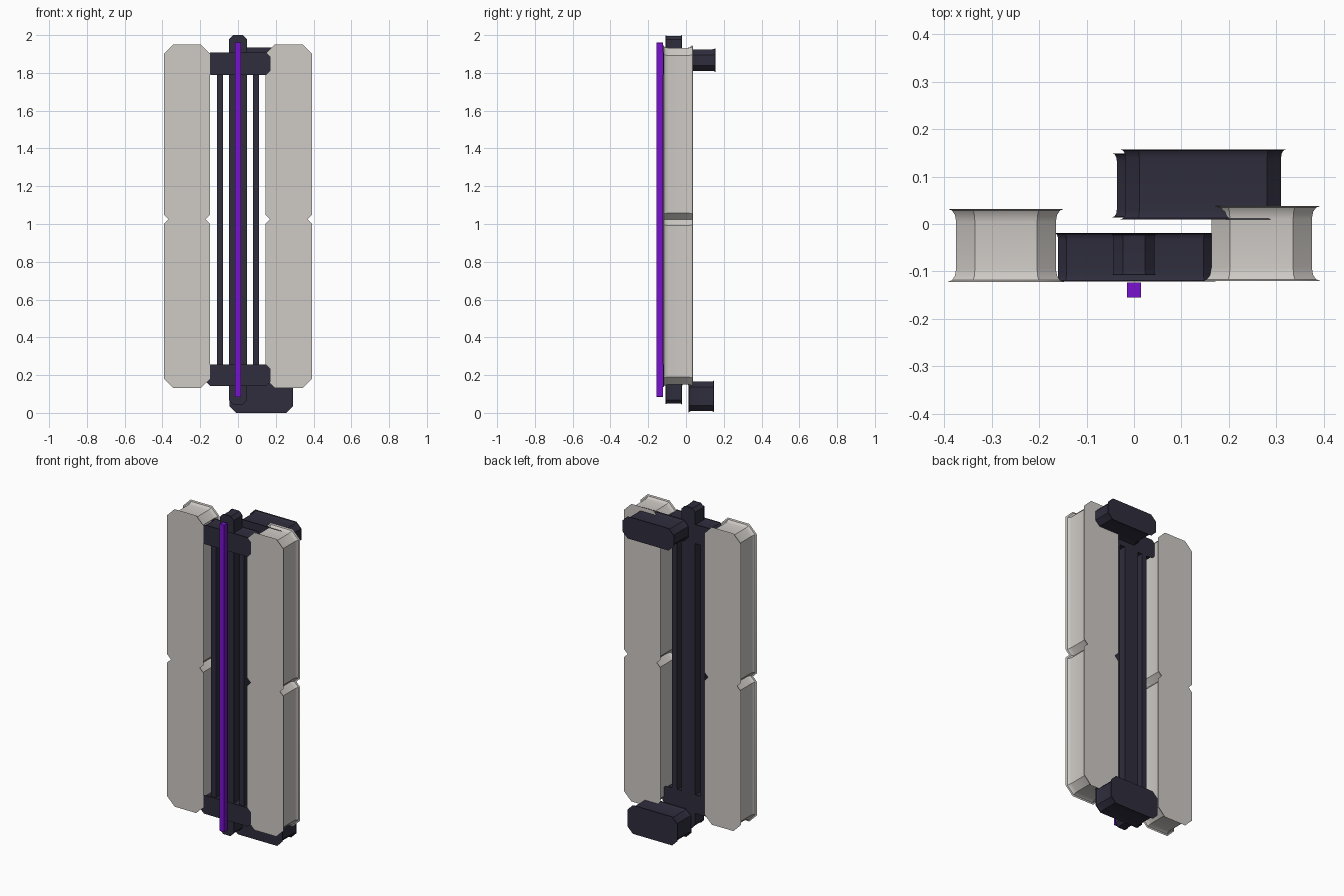
import bpy, bmesh, math

if "Cube" in bpy.data.objects:
    bpy.data.objects.remove(bpy.data.objects["Cube"])


def material(name, rgb):
    m = bpy.data.materials.new(name)
    m.diffuse_color = (*rgb, 1)
    m.use_nodes = True
    m.node_tree.nodes["Principled BSDF"].inputs["Base Color"].default_value = m.diffuse_color
    return m


LIGHT = material("warm light grey", (0.62, 0.59, 0.56))
DARK = material("dark slate", (0.028, 0.026, 0.046))
PURPLE = material("vivid purple", (0.19, 0.006, 0.63))

# Flared rim: (fraction of full inset, fraction of rim depth)
RIM = [(0, 0), (0.5, 0.12), (0.85, 0.45), (1, 1)]


def outline(x0, x1, z0, z1, chamfer, notch, d):
    """Chamfered rectangle inset by d, with optional V notches in both sides."""
    x0, x1, z0, z1 = x0 + d, x1 - d, z0 + d, z1 - d
    c = chamfer - 0.586 * d
    pts = [(x0 + c, z0), (x1 - c, z0), (x1, z0 + c)]
    left = [(x0, z1 - c), (x0, z0 + c)]
    if notch:
        n, zm = notch + 0.414 * d, 1.025
        pts += [(x1, zm - n), (x1 - n, zm), (x1, zm + n)]
        left[1:1] = [(x0, zm + n), (x0 + n, zm), (x0, zm - n)]
    return pts + [(x1, z1 - c), (x1 - c, z1), (x0 + c, z1)] + left


def slab(name, mat, x, y, z, chamfer, inset=0.0, rim=0.02, notch=0.0):
    """Extrude the outline along y, with flared rims at front and back."""
    prof = RIM if inset else [(0, 0)]
    steps = [(i * inset, y[0] + t * rim) for i, t in prof]
    steps += [(i * inset, y[1] - t * rim) for i, t in reversed(prof)]
    bm = bmesh.new()
    rings = [[bm.verts.new((px, py, pz)) for px, pz in
              outline(*x, *z, chamfer, notch, d)] for d, py in steps]
    n = len(rings[0])
    for a, b in zip(rings, rings[1:]):
        for i in range(n):
            j = (i + 1) % n
            bm.faces.new((a[i], a[j], b[j], b[i]))
    bm.faces.new(rings[0])
    bm.faces.new(rings[-1])
    bmesh.ops.recalc_face_normals(bm, faces=bm.faces)
    me = bpy.data.meshes.new(name)
    bm.to_mesh(me)
    bm.free()
    me.materials.append(mat)
    ob = bpy.data.objects.new(name, me)
    bpy.context.collection.objects.link(ob)
    bpy.ops.object.select_all(action='DESELECT')
    ob.select_set(True)
    bpy.context.view_layer.objects.active = ob
    bpy.ops.object.shade_smooth_by_angle(angle=math.radians(32))
    return ob


# Pale side panels with notched waists
slab("left_panel", LIGHT, (-0.393, -0.147), (-0.122, 0.032), (0.132, 1.95),
     0.05, 0.018, 0.028, 0.025)
slab("right_panel", LIGHT, (0.145, 0.393), (-0.12, 0.038), (0.132, 1.95),
     0.05, 0.018, 0.028, 0.025)

# Central column and the two slim rails beside it
slab("column", DARK, (-0.047, 0.047), (-0.108, -0.022), (0.045, 2.0), 0.022, 0.004, 0.012)
for side, s in (("left", -1), ("right", 1)):
    slab(side + "_rail", DARK, (s * 0.095 - 0.016, s * 0.095 + 0.016),
         (-0.10, -0.025), (0.2, 1.85), 0.002)

# Brackets joining the panels
slab("top_bracket", DARK, (-0.168, 0.172), (-0.121, -0.019), (1.79, 1.908), 0.022, 0.008, 0.014)
slab("bottom_bracket", DARK, (-0.168, 0.172), (-0.121, -0.019), (0.142, 0.257), 0.022, 0.008, 0.014)

# Offset blocks at the back
slab("top_back_block", DARK, (-0.028, 0.32), (0.01, 0.157), (1.8, 1.935), 0.035, 0.01, 0.018)
slab("bottom_back_block", DARK, (-0.046, 0.29), (0.014, 0.149), (0.0, 0.175), 0.035, 0.01, 0.018)

# Glowing front strip
slab("front_strip", PURPLE, (-0.015, 0.015), (-0.155, -0.123), (0.085, 1.96), 0.0005)
